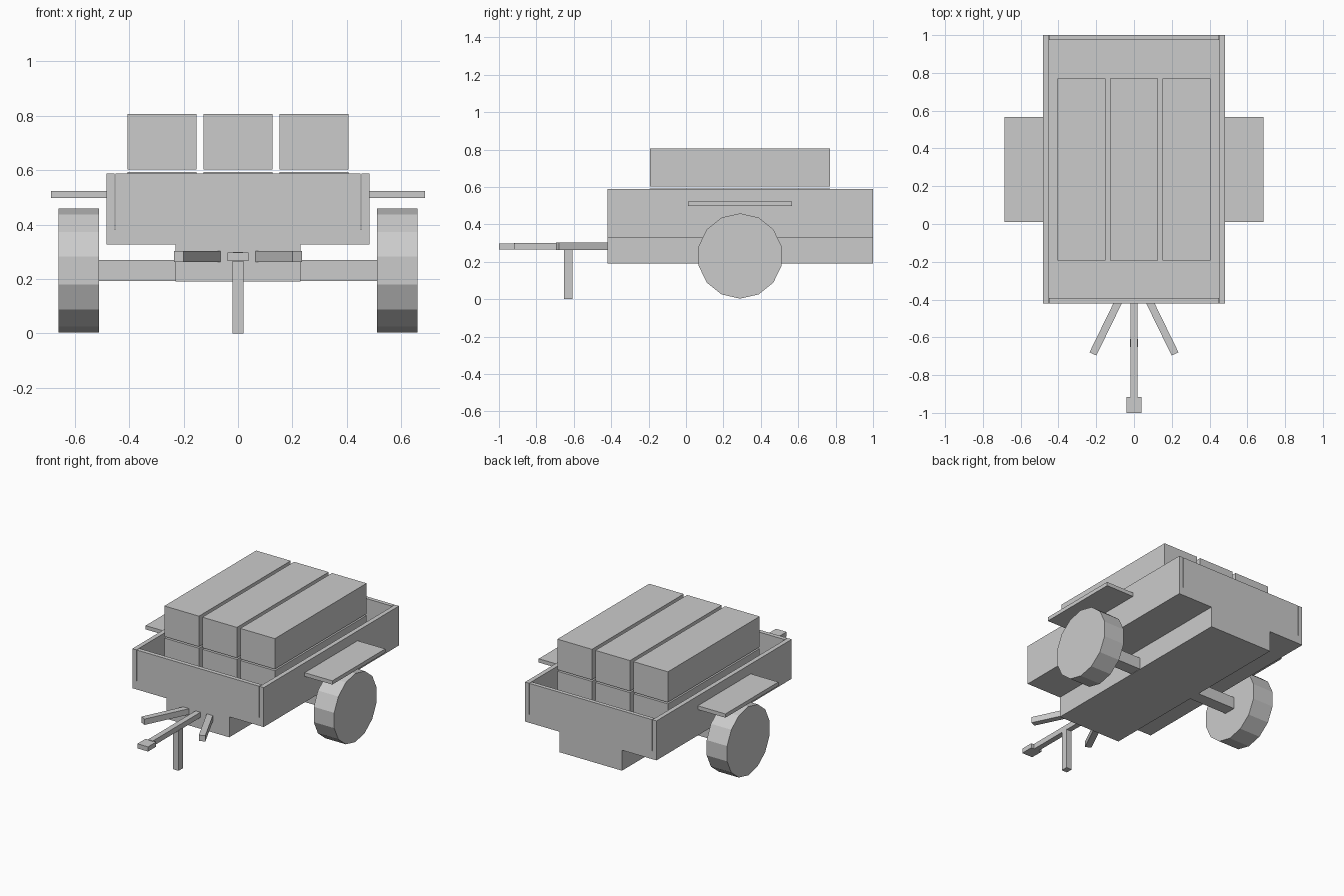
import bpy, bmesh, math
from mathutils import Matrix, Vector

default = bpy.data.objects.get("Cube")
if default:
    bpy.data.objects.remove(default, do_unlink=True)

grey = bpy.data.materials.new("plain_grey")
grey.diffuse_color = (0.6, 0.6, 0.6, 1)
grey.use_nodes = True
grey.node_tree.nodes["Principled BSDF"].inputs["Base Color"].default_value = (0.6, 0.6, 0.6, 1)


def finish(name, bm):
    bmesh.ops.recalc_face_normals(bm, faces=bm.faces)
    mesh = bpy.data.meshes.new(name)
    bm.to_mesh(mesh)
    bm.free()
    mesh.materials.append(grey)
    obj = bpy.data.objects.new(name, mesh)
    bpy.context.collection.objects.link(obj)
    return obj


def box(name, x, y, z):
    """Box from its (low, high) range on each axis."""
    bm = bmesh.new()
    bmesh.ops.create_cube(bm, size=1)
    centre = Vector([sum(r) / 2 for r in (x, y, z)])
    size = [r[1] - r[0] for r in (x, y, z)]
    bmesh.ops.transform(bm, matrix=Matrix.Translation(centre) @ Matrix.Diagonal((*size, 1)),
                        verts=bm.verts)
    return finish(name, bm)


FRONT, BACK = -0.42, 1.0
WALL_TOP, FLOOR = 0.588, 0.381
INNER = 0.453

# Cargo tub: half section mirrored, then extruded along the length
half = [(0.23, 0.19), (0.23, 0.326), (0.483, 0.326), (0.483, WALL_TOP),
        (INNER, WALL_TOP), (INNER, FLOOR)]
section = half + [(-x, z) for x, z in reversed(half)]
bm = bmesh.new()
face = bm.faces.new([bm.verts.new((x, FRONT, z)) for x, z in section])
new = bmesh.ops.extrude_face_region(bm, geom=[face])["geom"]
bmesh.ops.translate(bm, vec=(0, BACK - FRONT, 0),
                    verts=[v for v in new if isinstance(v, bmesh.types.BMVert)])
finish("cargo_tub", bm)

# End panels between the side walls
panel = (-INNER + 0.003, INNER - 0.003)
box("front_panel", panel, (FRONT, FRONT + 0.028), (FLOOR, WALL_TOP))
box("tailgate", panel, (BACK - 0.026, BACK), (FLOOR, WALL_TOP))

# Two layers of three long crates
for layer, z in (("lower", (FLOOR, 0.593)), ("upper", (0.603, 0.806))):
    for i, side in enumerate(("right", "middle", "left")):
        cx = (i - 1) * 0.279
        box(f"{layer}_crate_{side}", (cx - 0.127, cx + 0.127), (-0.193, 0.77), z)

# Axle, wheels and mudguards
WHEEL_Y, WHEEL_Z = 0.289, 0.231
box("axle", (-0.52, 0.52), (WHEEL_Y - 0.04, WHEEL_Y + 0.04), (0.192, 0.269))
for name, s in (("left", 1), ("right", -1)):
    bm = bmesh.new()
    bmesh.ops.create_cone(bm, cap_ends=True, segments=14, radius1=0.228, radius2=0.228, depth=0.15)
    # Turn a vertex to face along the length, then lay the wheel on its side
    turn = Matrix.Rotation(math.pi / 2, 4, "Y") @ Matrix.Rotation(math.pi / 2, 4, "Z")
    bmesh.ops.transform(bm, matrix=Matrix.Translation((s * 0.585, WHEEL_Y, WHEEL_Z)) @ turn,
                        verts=bm.verts)
    finish(f"wheel_{name}", bm)
    box(f"mudguard_{name}", sorted((s * 0.483, s * 0.686)), (0.01, 0.566), (0.498, 0.523))

# Drawbar, hitch and prop stand
box("drawbar", (-0.018, 0.018), (-0.92, FRONT), (0.265, 0.3))
box("hitch_block", (-0.039, 0.039), (-1.0, -0.915), (0.266, 0.297))
box("prop_stand", (-0.02, 0.02), (-0.652, -0.608), (0, 0.268))

# Splayed handles each side of the drawbar
for name, s in (("left", 1), ("right", -1)):
    handle = box(f"handle_{name}", (-0.02, 0.02), (-0.32, 0), (0.263, 0.302))
    handle.location = (s * 0.077, -0.4, 0)
    handle.rotation_euler.z = s * math.radians(26)
